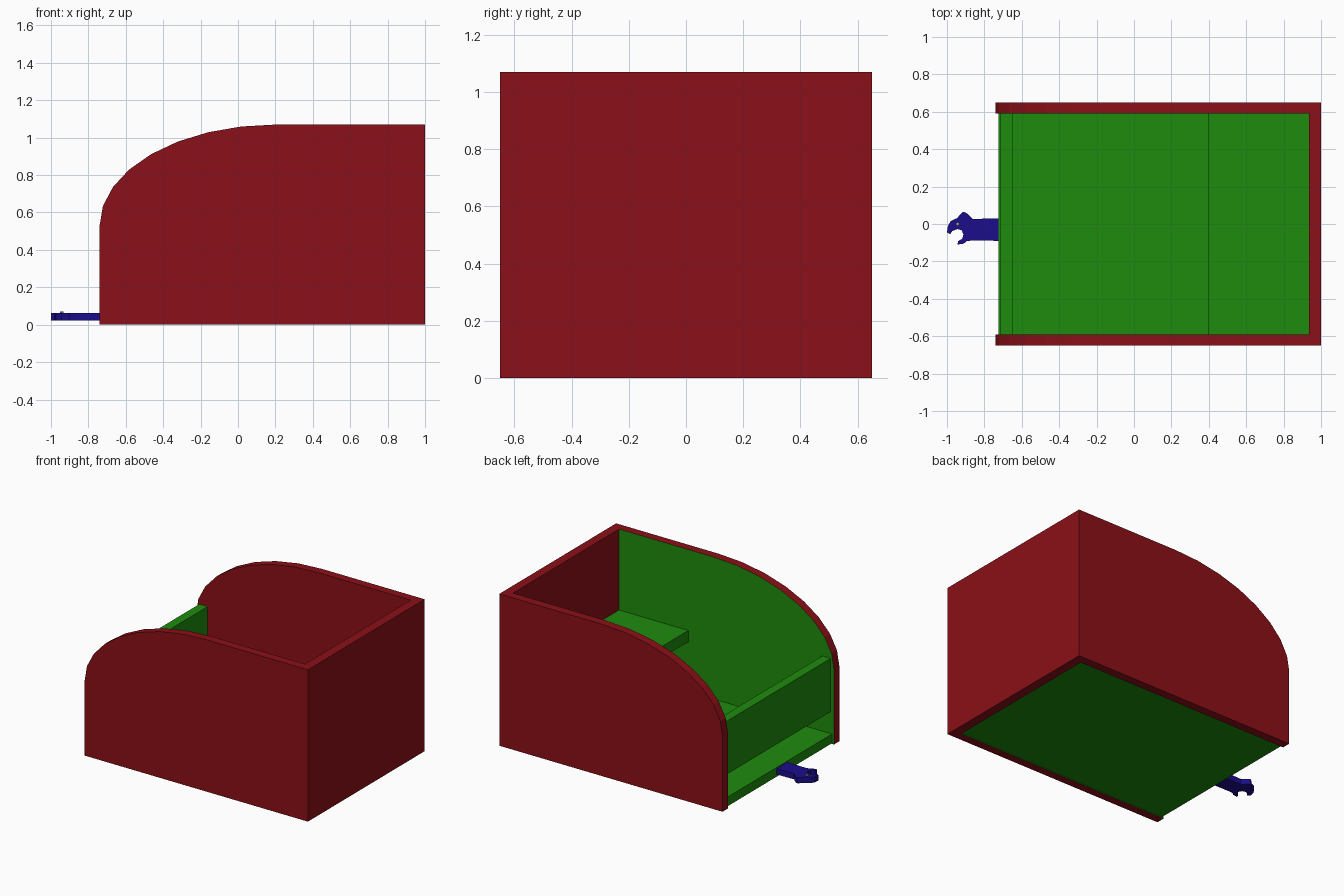
import bpy, bmesh
from math import sin, cos, pi

if "Cube" in bpy.data.objects:
    bpy.data.objects.remove(bpy.data.objects["Cube"])


def material(name, rgb):
    m = bpy.data.materials.new(name)
    m.diffuse_color = (*rgb, 1)
    m.use_nodes = True
    m.node_tree.nodes["Principled BSDF"].inputs["Base Color"].default_value = m.diffuse_color
    return m


RED = material("red_paint", (0.26, 0.005, 0.009))
GREEN = material("green_paint", (0.013, 0.26, 0.004))
BLUE = material("blue_paint", (0.011, 0.004, 0.26))
GREY = material("pin_grey", (0.35, 0.35, 0.35))


def prism(name, points, direction, mat):
    """Extrude a flat polygon along a direction."""
    bm = bmesh.new()
    face = bm.faces.new([bm.verts.new(p) for p in points])
    ext = bmesh.ops.extrude_face_region(bm, geom=[face])
    moved = [g for g in ext["geom"] if isinstance(g, bmesh.types.BMVert)]
    bmesh.ops.translate(bm, verts=moved, vec=direction)
    bmesh.ops.recalc_face_normals(bm, faces=bm.faces)
    mesh = bpy.data.meshes.new(name)
    bm.to_mesh(mesh)
    bm.free()
    ob = bpy.data.objects.new(name, mesh)
    bpy.context.collection.objects.link(ob)
    mesh.materials.append(mat)
    return ob


def box(name, x, y, z, mat):
    base = [(x[0], y[0], z[0]), (x[1], y[0], z[0]),
            (x[1], y[1], z[0]), (x[0], y[1], z[0])]
    return prism(name, base, (0, 0, z[1] - z[0]), mat)


W, IN = 0.65, 0.59   # outer and inner half width
BACK = 0.935         # inner face of the rear wall

# Outer shell: quarter-ellipse side profile, hollowed to a U-shaped wall
profile = [(-0.74, 0), (1, 0), (1, 1.07)]
profile += [(0.2 - 0.94 * cos(a), 0.53 + 0.54 * sin(a))
            for a in (pi / 16 * i for i in range(8, -1, -1))]
shell = prism("shell_walls", [(x, -W, z) for x, z in profile], (0, 2 * W, 0), RED)
cutter = box("shell_cutter", (-1.2, BACK), (-IN, IN), (-0.2, 1.4), RED)
cutter.hide_render = True
mod = shell.modifiers.new("hollow", "BOOLEAN")
mod.operation = "DIFFERENCE"
mod.solver = "EXACT"
mod.object = cutter
bpy.context.view_layer.objects.active = shell
bpy.ops.object.modifier_apply(modifier="hollow")
bpy.data.objects.remove(cutter)

# Inner face of the front-side wall is painted green
shell.data.materials.clear()
shell.data.materials.append(RED)
shell.data.materials.append(GREEN)
for f in shell.data.polygons:
    inner = f.normal.y > 0.9 and abs(f.center.y + IN) < 0.01
    f.material_index = 1 if inner else 0

# Floor, raised seat shelf and front board spanning between the walls
box("floor", (-0.725, BACK), (-IN, IN), (0.005, 0.07), GREEN)
box("seat", (0.395, BACK), (-IN, IN), (0.42, 0.5), GREEN)
box("front_board", (-0.715, -0.65), (-IN, IN), (0.225, 0.6), GREEN)

# Coupling hook
hook = [(-0.72, 0.03), (-0.862, 0.027), (-0.88, 0.045), (-0.9, 0.062),
        (-0.915, 0.064), (-0.93, 0.05), (-0.945, 0.032), (-0.98, 0.015),
        (-0.995, -0.01), (-1, -0.045), (-0.982, -0.055), (-0.972, -0.038),
        (-0.945, -0.027), (-0.922, -0.033), (-0.912, -0.055), (-0.918, -0.078),
        (-0.94, -0.092), (-0.945, -0.11), (-0.91, -0.105), (-0.895, -0.092),
        (-0.865, -0.088), (-0.72, -0.09)]
prism("coupling_hook", [(x, y, 0.023) for x, y in hook], (0, 0, 0.04), BLUE)

# Pivot pin on the hook
pin = [(-0.943 + 0.01 * cos(pi / 4 * i), 0.01 * sin(pi / 4 * i), 0.03) for i in range(8)]
prism("hook_pin", pin, (0, 0, 0.042), GREY)
